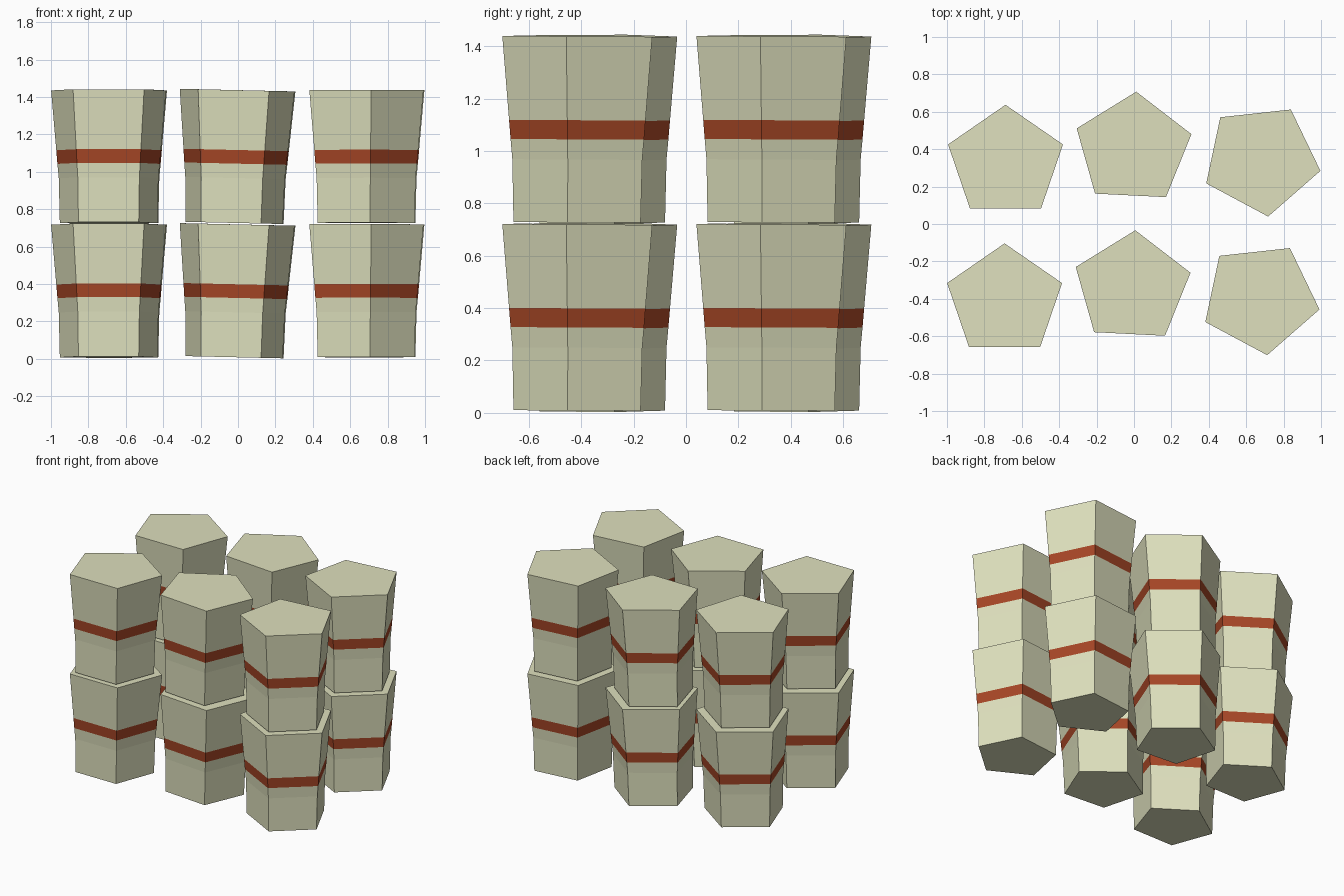
import bpy, bmesh, math

if "Cube" in bpy.data.objects:
    bpy.data.objects.remove(bpy.data.objects["Cube"])

def material(name, rgb):
    m = bpy.data.materials.new(name)
    m.diffuse_color = (*rgb, 1)
    m.use_nodes = True
    m.node_tree.nodes["Principled BSDF"].inputs["Base Color"].default_value = m.diffuse_color
    return m

CREAM = material("cream", (0.73, 0.745, 0.51))
RUST = material("rust_red", (0.38, 0.061, 0.019))

SIDES = 5
# (height, radius) rings from base to lid; the band lies between rings 2 and 3
RINGS = [(0, 0.274), (0.24, 0.280), (0.317, 0.2875), (0.39, 0.294), (0.71, 0.323)]
BAND = 2
DEPTH = 0.95      # cups are slightly squashed front to back

def cup_mesh(name, turn):
    """Closed five-sided tapered cup with a painted band."""
    bm = bmesh.new()
    loops = []
    for z, r in RINGS:
        loops.append([bm.verts.new((r * math.cos(a), DEPTH * r * math.sin(a), z))
                      for a in (math.radians(90 + turn) + math.tau * i / SIDES
                                for i in range(SIDES))])
    for k, (lo, hi) in enumerate(zip(loops, loops[1:])):
        for i in range(SIDES):
            j = (i + 1) % SIDES
            f = bm.faces.new((lo[i], lo[j], hi[j], hi[i]))
            f.material_index = 1 if k == BAND else 0
    bm.faces.new(loops[0][::-1])   # base
    bm.faces.new(loops[-1])        # lid
    me = bpy.data.meshes.new(name)
    bm.to_mesh(me)
    bm.free()
    me.materials.append(CREAM)
    me.materials.append(RUST)
    return me

# column: name, turn, tilt about x, tilt about y, base x, base y of back row
COLUMNS = [
    ("left",   0.0,   -1.0, 0.0, -0.687, 0.318),
    ("middle", -3.0,   0.0, 1.3, -0.021, 0.401),
    ("right",  -29.4, -0.3, 0.0,  0.680, 0.341),
]

for name, turn, tx, ty, x, y in COLUMNS:
    mesh = cup_mesh(name + "_cup", turn)
    for row, (dx, dy) in {"back": (0, 0), "front": (-0.005, -0.741)}.items():
        for level, z in {"lower": 0.009, "upper": 0.727}.items():
            cup = bpy.data.objects.new(f"{level}_{row}_{name}_cup", mesh)
            cup.location = (x + dx, y + dy, z)
            cup.rotation_euler = (math.radians(tx), math.radians(ty), 0)
            bpy.context.collection.objects.link(cup)
